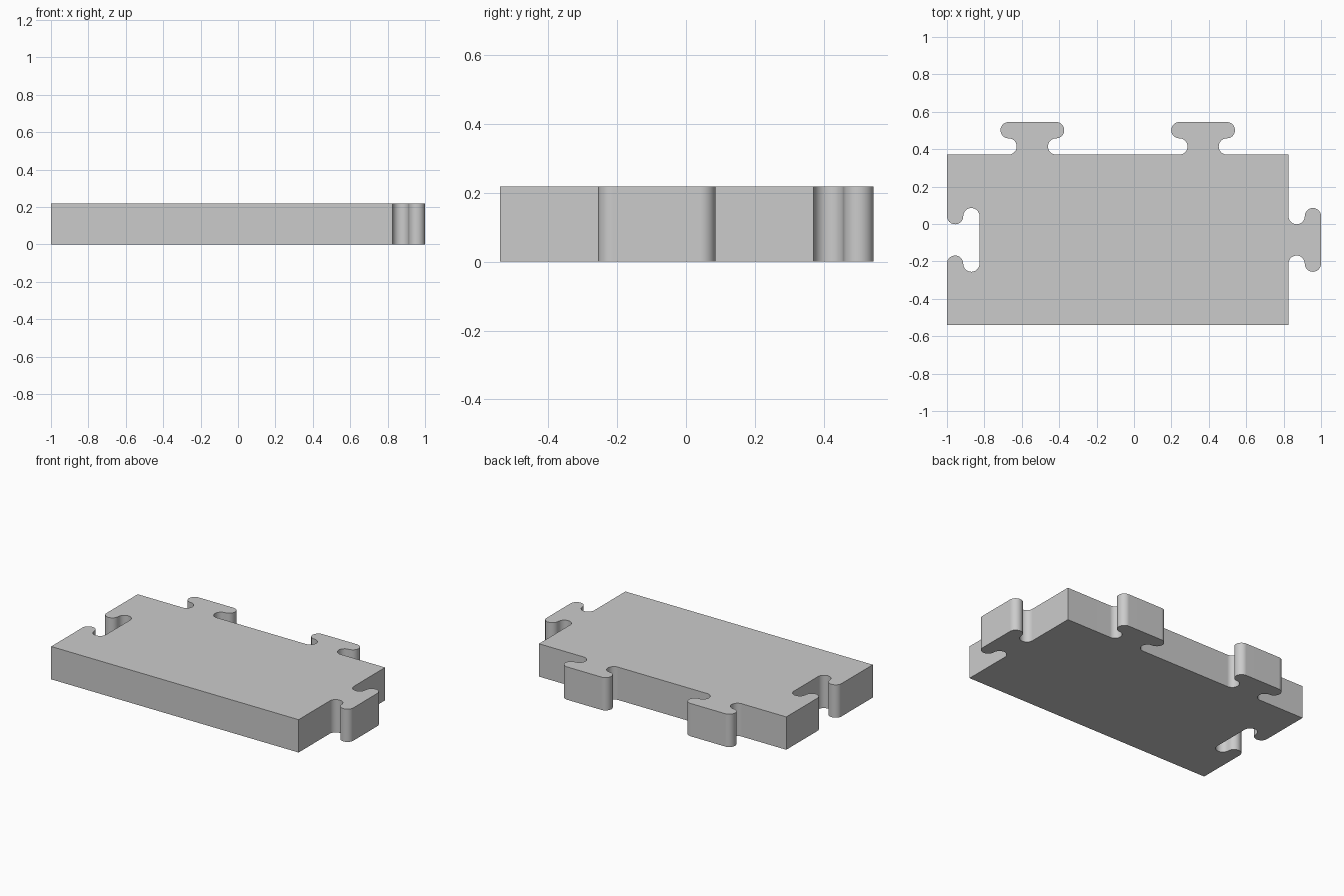
import bpy, bmesh
from math import sin, cos, radians
from mathutils import Vector

cube = bpy.data.objects.get("Cube")
if cube:
    bpy.data.objects.remove(cube, do_unlink=True)

# Main dimensions
LEFT, RIGHT, FRONT, BACK = -1.0, 0.826, -0.541, 0.371
HEIGHT = 0.219
R = 0.0435          # radius of every tab curve
REACH = 0.127       # curve centres, either side of the tab axis
STEPS = 16


def arc(u, v, start, end):
    angles = [radians(start + (end - start) * i / STEPS) for i in range(STEPS + 1)]
    return [(u + R * cos(a), v + R * sin(a)) for a in angles]


def tab(origin, along):
    """Interlocking tab on an edge travelling in direction 'along'."""
    along = Vector(along)
    out = Vector((along.y, -along.x))
    half = arc(-REACH, R, -90, 90) + arc(-REACH, 3 * R, -90, -270)[1:]
    local = half + [(-u, v) for u, v in reversed(half)]
    return [Vector(origin) + along * u + out * v for u, v in local]


# Outline, counter-clockwise: one side tab, two back tabs, matching side socket
mid_x, mid_y = (LEFT + RIGHT) / 2, (FRONT + BACK) / 2
quarter = (RIGHT - LEFT) / 4
side_tab = tab((RIGHT, mid_y), (0, 1))
socket = [p - Vector((RIGHT - LEFT, 0)) for p in reversed(side_tab)]
outline = [(LEFT, FRONT), (RIGHT, FRONT), *side_tab, (RIGHT, BACK),
           *tab((mid_x + quarter, BACK), (-1, 0)),
           *tab((mid_x - quarter, BACK), (-1, 0)),
           (LEFT, BACK), *socket]

# Extrude the outline into a solid tile
bm = bmesh.new()
base = bm.faces.new([bm.verts.new((x, y, 0)) for x, y in outline])
top = bmesh.ops.extrude_face_region(bm, geom=[base], use_keep_orig=True)
bmesh.ops.translate(bm, vec=(0, 0, HEIGHT),
                    verts=[g for g in top["geom"] if isinstance(g, bmesh.types.BMVert)])
bmesh.ops.recalc_face_normals(bm, faces=bm.faces)
mesh = bpy.data.meshes.new("interlocking_tile")
bm.to_mesh(mesh)
bm.free()
tile = bpy.data.objects.new("interlocking_tile", mesh)
bpy.context.collection.objects.link(tile)

# Single grey material
grey = bpy.data.materials.new("plain_grey")
grey.use_nodes = True
colour = (0.6, 0.6, 0.6, 1)
grey.diffuse_color = colour
grey.node_tree.nodes["Principled BSDF"].inputs["Base Color"].default_value = colour
mesh.materials.append(grey)

# Smooth curves, crisp rims and flat walls
bpy.ops.object.select_all(action="DESELECT")
tile.select_set(True)
bpy.context.view_layer.objects.active = tile
bpy.ops.object.shade_smooth_by_angle(angle=radians(30))
weighted = tile.modifiers.new("flat_walls", "WEIGHTED_NORMAL")
weighted.keep_sharp = True
